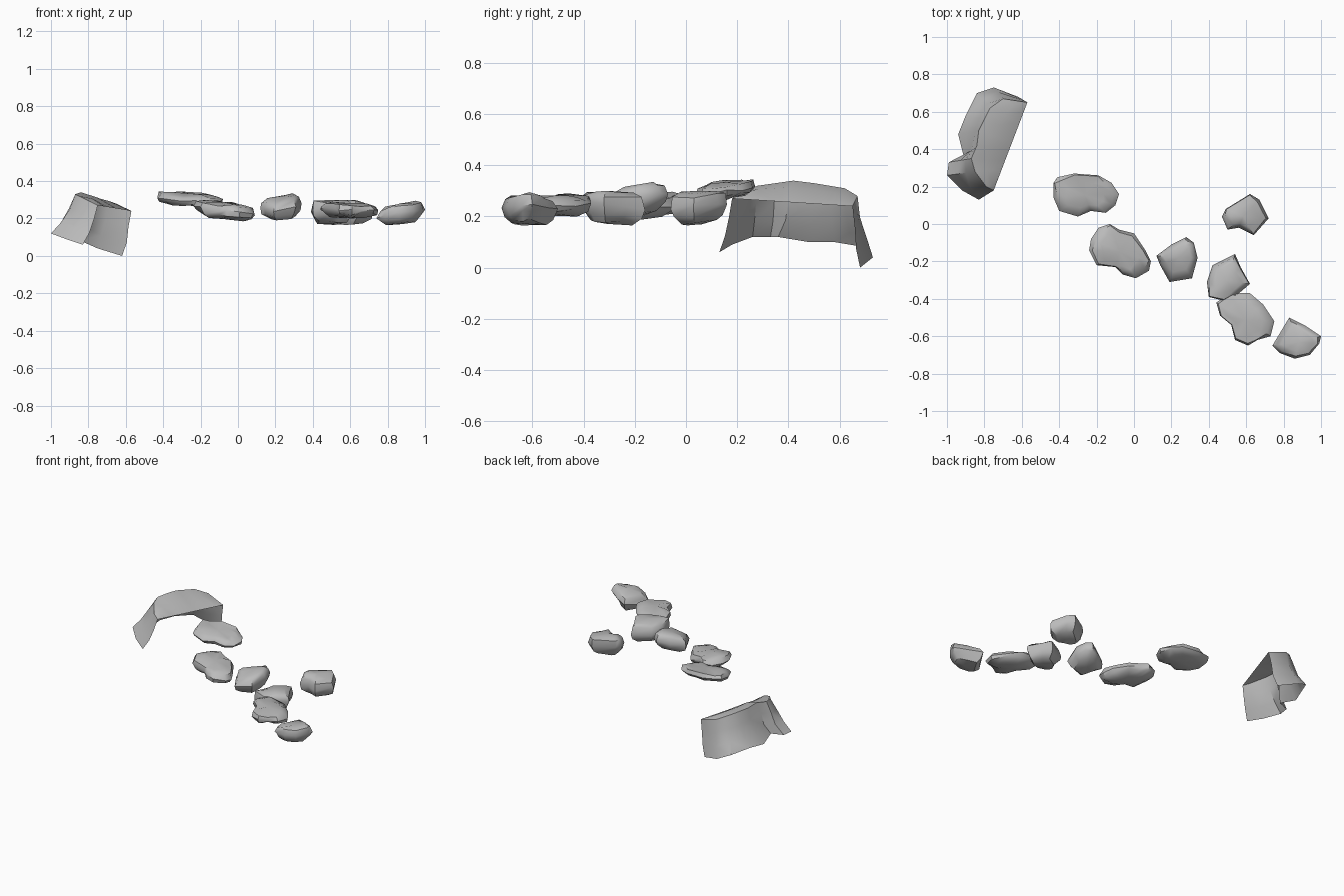
import bpy, bmesh, math, random
from mathutils import Vector

old = bpy.data.objects.get("Cube")
if old:
    bpy.data.objects.remove(old, do_unlink=True)

random.seed(4)
stone = bpy.data.materials.new("grey_stone")
stone.use_nodes = True
GREY = (0.5, 0.5, 0.5, 1)
stone.diffuse_color = GREY
stone.node_tree.nodes["Principled BSDF"].inputs["Base Color"].default_value = GREY


def finish(bm, name, angle):
    """Turn a bmesh into a shaded stone object."""
    mesh = bpy.data.meshes.new(name)
    bm.to_mesh(mesh)
    bm.free()
    mesh.materials.append(stone)
    obj = bpy.data.objects.new(name, mesh)
    bpy.context.collection.objects.link(obj)
    bpy.ops.object.select_all(action="DESELECT")
    obj.select_set(True)
    bpy.context.view_layer.objects.active = obj
    bpy.ops.object.shade_smooth_by_angle(angle=math.radians(angle))
    return obj


def skin(bm, rows, closed):
    """Join neighbouring rows of vertices with quads."""
    for low, high in zip(rows, rows[1:]):
        n = len(low)
        for i in range(n if closed else n - 1):
            j = (i + 1) % n
            bm.faces.new((low[i], low[j], high[j], high[i]))


# Ring profile of a weathered stepping stone: (outline scale, height)
PROFILE = ((0.62, 0), (0.9, 0.25), (1, 0.55), (0.9, 0.87), (0.62, 1))


def rock(name, low, high, tilt, outline):
    """Loft a rock from its plan outline, given in hundredths, clockwise."""
    pts = [Vector((x, y)) / 100 for x, y in reversed(outline)]
    mid = sum(pts, Vector((0, 0))) / len(pts)
    thick = (high - low) * 0.75
    bm = bmesh.new()
    rows = []
    for scale, height in PROFILE:
        row = []
        for p in pts:
            wobble = 0 if scale == 1 else random.uniform(-0.07, 0.07)
            d = (p - mid) * (scale + wobble)
            z = height * thick + d.dot(Vector(tilt)) + random.uniform(-0.008, 0.008)
            row.append(bm.verts.new((mid.x + d.x, mid.y + d.y, z)))
        rows.append(row)
    skin(bm, rows, True)
    # Fan caps
    for row, lift in ((rows[0][::-1], -0.005), (rows[-1], 0.005)):
        z = sum(v.co.z for v in row) / len(row) + lift
        hub = bm.verts.new((mid.x, mid.y, z))
        for i, v in enumerate(row):
            bm.faces.new((v, row[(i + 1) % len(row)], hub))
    # Fit the height range
    zs = [v.co.z for v in bm.verts]
    base, span = min(zs), max(zs) - min(zs)
    for v in bm.verts:
        v.co.z = low + (v.co.z - base) / span * (high - low)
    return finish(bm, name, 42)


# Chain of stepping stones
rock("flat_stone_back", 0.26, 0.345, (-0.06, 0.12),
     [(-43, 22), (-41, 25), (-32, 27), (-19, 26), (-12, 22), (-8, 16),
      (-10, 10), (-15, 6), (-23, 7), (-30, 4), (-40, 7), (-43, 14)])
rock("flat_stone_middle", 0.185, 0.3, (-0.12, 0.06),
     [(-24, -14), (-23, -8), (-19, -2), (-13, 0), (-8, -3), (0, -5), (6, -14),
      (9, -20), (8, -25), (1, -29), (-6, -27), (-10, -23), (-20, -22)])
rock("block_stone_middle", 0.19, 0.335, (0.12, 0.16),
     [(12, -17), (20, -11), (28, -7), (32, -10), (34, -18), (31, -29),
      (19, -31), (14, -22)])
rock("block_stone_front", 0.165, 0.3, (0, -0.08),
     [(42, -22), (54, -16), (57, -23), (62, -32), (55, -38), (48, -41),
      (40, -39), (39, -31)])
rock("flat_stone_front", 0.2, 0.29, (-0.04, 0),
     [(44, -42), (51, -37), (62, -37), (69, -43), (75, -52), (73, -60),
      (66, -62), (61, -65), (54, -62), (52, -54), (46, -49)])
rock("block_stone_left", 0.165, 0.295, (0.16, 0),
     [(74, -65), (83, -50), (91, -54), (100, -60), (99, -64), (94, -70),
      (86, -72), (78, -69)])
rock("block_stone_side", 0.165, 0.3, (0, 0.08),
     [(47, 4), (49, 8), (62, 16), (67, 13), (72, 3), (64, -6), (56, -2), (50, -3)])

# Cliff ledge: crest line and ragged lower rim, in hundredths
CREST = [(-75, 18, 27), (-79, 20, 29), (-85, 28, 32), (-87, 35, 33), (-84, 42, 34),
         (-83, 50, 33), (-80, 56, 32), (-77, 62, 31), (-70, 67, 28), (-57, 65, 24)]
RIM = [(-83, 13, 6), (-92, 18, 9), (-100, 26, 12), (-99, 33, 12), (-91, 36, 12),
       (-94, 48, 10), (-90, 58, 10), (-84, 70, 8), (-75, 73, 4), (-62, 68, 0)]
crest = [Vector(p) / 100 for p in CREST]
rim = [Vector(p) / 100 for p in RIM]
last = len(crest) - 1


def hang(t, pull):
    """Wall row between crest and rim, drawn inward so the foot flares."""
    row = []
    for c, r in zip(crest, rim):
        p = c.lerp(r, t)
        flat = c.lerp(r, pull + random.uniform(-0.1, 0.1))
        row.append(Vector((flat.x, flat.y, p.z)))
    return row


bm = bmesh.new()
wall = [[bm.verts.new(p) for p in row]
        for row in (rim, hang(0.7, 0.55), hang(0.35, 0.25), crest)]
skin(bm, wall, False)
# Sloping roof from the crest down to a straight lip
lip = [wall[-1][0]]
lip += [bm.verts.new(crest[0].lerp(crest[last], i / last)) for i in range(1, last)]
lip.append(wall[-1][last])
middle = [wall[-1][0]]
for i in range(1, last):
    p = wall[-1][i].co.lerp(lip[i].co, 0.5)
    middle.append(bm.verts.new(p + Vector((0, 0, 0.015))))
middle.append(wall[-1][last])
for a, b in ((wall[-1], middle), (middle, lip)):
    for i in range(last):
        corners = list(dict.fromkeys((a[i], a[i + 1], b[i + 1], b[i])))
        bm.faces.new(corners)
bmesh.ops.recalc_face_normals(bm, faces=bm.faces)
finish(bm, "cliff_ledge", 38)
